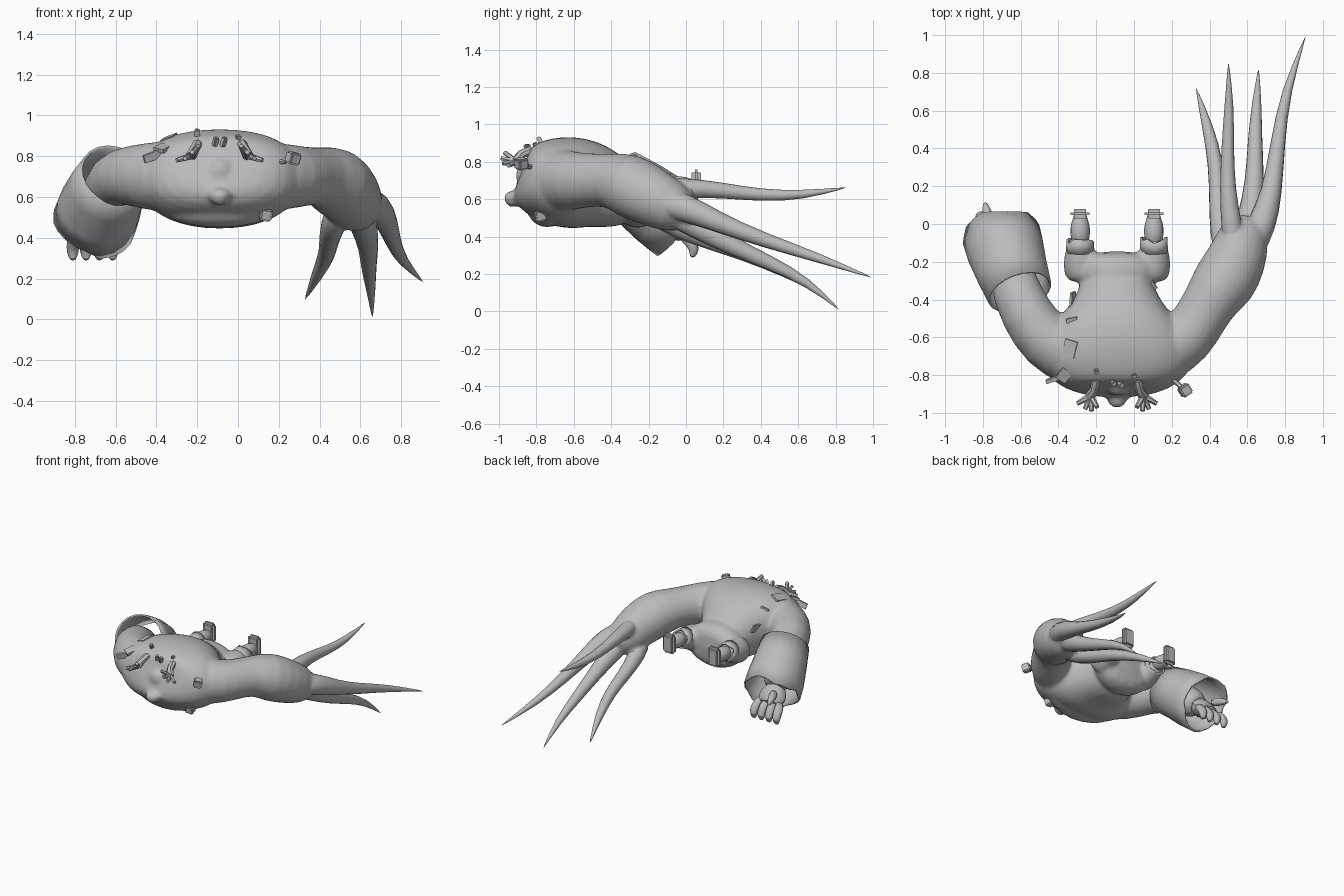
import bpy, bmesh, math, random
from mathutils import Vector, Matrix

random.seed(4)
if "Cube" in bpy.data.objects:
    bpy.data.objects.remove(bpy.data.objects["Cube"])

grey = bpy.data.materials.new("plain grey")
grey.use_nodes = True
grey.diffuse_color = (0.5, 0.5, 0.5, 1)
grey.node_tree.nodes["Principled BSDF"].inputs["Base Color"].default_value = (0.5, 0.5, 0.5, 1)


def finish(name, bm, subdiv=0, angle=50):
    bmesh.ops.recalc_face_normals(bm, faces=bm.faces[:])
    mesh = bpy.data.meshes.new(name)
    bm.to_mesh(mesh)
    bm.free()
    mesh.materials.append(grey)
    ob = bpy.data.objects.new(name, mesh)
    bpy.context.collection.objects.link(ob)
    if subdiv:
        ob.modifiers.new("Smooth", 'SUBSURF').levels = subdiv
        ob.modifiers["Smooth"].render_levels = subdiv
    bpy.ops.object.select_all(action='DESELECT')
    ob.select_set(True)
    bpy.context.view_layer.objects.active = ob
    bpy.ops.object.shade_smooth_by_angle(angle=math.radians(angle))
    return ob


def tube(name, path, sides=8, subdiv=0, capped=True, ragged=0.0, power=1.0):
    """Loft along (x, y, z, radius[, height radius]) stations; power < 1 squares the section."""
    bm = bmesh.new()
    pts = [Vector(p[:3]) for p in path]
    rings = []
    for i, p in enumerate(path):
        t = (pts[min(i + 1, len(pts) - 1)] - pts[max(i - 1, 0)]).normalized()
        ref = Vector((0, 0, 1)) if abs(t.z) < 0.9 else Vector((0, 1, 0))
        u = t.cross(ref).normalized()
        v = u.cross(t)
        ring = []
        for k in range(sides):
            a = math.tau * k / sides
            c, s = (math.copysign(abs(w) ** power, w) for w in (math.cos(a), math.sin(a)))
            co = pts[i] + u * c * p[3] + v * s * p[-1]
            if ragged and i == len(path) - 1:
                co += t * random.uniform(-ragged, ragged)
            ring.append(bm.verts.new(co))
        rings.append(ring)
    for a, b in zip(rings, rings[1:]):
        for k in range(sides):
            bm.faces.new((a[k], a[(k + 1) % sides], b[(k + 1) % sides], b[k]))
    if capped:
        bm.faces.new(rings[0])
        bm.faces.new(rings[-1])
    ob = finish(name, bm, subdiv)
    if not capped:
        ob.modifiers.new("Cloth", 'SOLIDIFY').thickness = 0.012
    return ob


def box(name, loc, size, rot=(0, 0, 0), bevel=0.0):
    bm = bmesh.new()
    bmesh.ops.create_cube(bm, size=1)
    bmesh.ops.scale(bm, vec=size, verts=bm.verts[:])
    if bevel:
        bmesh.ops.bevel(bm, geom=bm.edges[:], offset=bevel, segments=2, affect='EDGES')
    turn = Matrix.LocRotScale(Vector(loc), Matrix.Rotation(rot[2], 3, 'Z')
                              @ Matrix.Rotation(rot[1], 3, 'Y')
                              @ Matrix.Rotation(rot[0], 3, 'X'), None)
    bmesh.ops.transform(bm, matrix=turn, verts=bm.verts[:])
    return finish(name, bm, angle=30)


MID = -0.09
flesh = []

# Hunched torso narrowing to the waist: y, centre z, half width, half height
stations = [(-.89, .73, .15, .10), (-.87, .72, .29, .17), (-.79, .71, .39, .21),
            (-.69, .695, .42, .245), (-.57, .685, .37, .25), (-.47, .67, .28, .225),
            (-.37, .63, .205, .19), (-.27, .62, .20, .16)]
flesh.append(tube("body", [(MID, y, z, w, h) for y, z, w, h in stations], 20, power=.85))

# Pelvis
hips = [(-.35, .62, .19, .15), (-.29, .62, .235, .175), (-.22, .61, .25, .175),
        (-.14, .61, .20, .13)]
flesh.append(tube("pelvis", [(MID, y, z, w, h) for y, z, w, h in hips], 14))

# Face: nose and heavy jaw
flesh.append(tube("nose", [(MID, -.80, .76, .09), (MID, -.88, .69, .085), (MID, -.92, .63, .07),
                           (MID, -.925, .59, .055), (MID, -.91, .56, .03)], 10))
flesh.append(tube("jaw", [(MID + x, -.70 - d, .535, r, r * .85) for x, d, r in
                          ((-.27, 0, .04), (-.17, .03, .09), (0, .05, .115),
                           (.17, .03, .09), (.27, 0, .04))], 10))

# Left arm swelling into a great claw hand
flesh.append(tube("left_arm", [
    (.08, -.68, .70, .18), (.24, -.645, .70, .17), (.33, -.54, .70, .15), (.40, -.41, .705, .145),
    (.48, -.31, .68, .185), (.55, -.18, .61, .165), (.58, -.06, .55, .145), (.60, .04, .51, .08)], 12))
claws = {
    "outer_claw": [(.60, -.16, .58, .09), (.68, .0, .56, .085), (.73, .16, .48, .06),
                   (.76, .42, .38, .042), (.80, .70, .29, .03), (.915, 1.01, .175, .001)],
    "middle_claw": [(.58, -.10, .54, .08), (.62, .05, .46, .075), (.64, .22, .36, .055),
                    (.64, .45, .26, .042), (.65, .65, .16, .028), (.66, .83, .0, .001)],
    "inner_claw": [(.50, -.18, .54, .08), (.46, -.05, .45, .065), (.445, .12, .38, .052),
                   (.435, .32, .31, .045), (.39, .52, .22, .034), (.325, .73, .09, .001)],
    "thumb_claw": [(.54, -.18, .65, .07), (.515, .0, .66, .06), (.495, .18, .65, .046),
                   (.495, .40, .62, .036), (.505, .62, .62, .029), (.50, .87, .665, .001)],
}
for name, path in claws.items():
    tube(name, path, 8, 1)
    root = [Vector(p[:3]) for p in path[:3]]
    end = root[1].lerp(root[2], .6)
    flesh.append(tube(name + "_root", [(*root[0], path[0][3]), (*root[1], path[1][3]),
                                       (*end, path[2][3] * .9)], 8))

# Right arm
flesh.append(tube("right_arm", [
    (-.22, -.69, .70, .19), (-.41, -.665, .70, .18), (-.52, -.56, .705, .155),
    (-.61, -.40, .70, .14), (-.67, -.20, .57, .12), (-.70, -.09, .48, .10)], 12))

# Thighs
for sx in (-1, 1):
    x = MID + sx * .195
    flesh.append(tube("thigh", [(x - sx * .03, -.30, .61, .11), (x, -.21, .63, .105),
                                (x, -.13, .655, .08), (x, -.06, .66, .06)], 10))

# Blend the fleshy parts into one continuous body
body = flesh[0]
bpy.ops.object.select_all(action='DESELECT')
for part in flesh:
    part.select_set(True)
bpy.context.view_layer.objects.active = body
bpy.ops.object.join()
body.modifiers.new("Round", 'SUBSURF').levels = 1
body.modifiers["Round"].render_levels = 1
blend = body.modifiers.new("Blend", 'REMESH')
blend.mode, blend.voxel_size, blend.use_smooth_shade = 'VOXEL', 0.014, True
soften = body.modifiers.new("Soften", 'SMOOTH')
soften.factor, soften.iterations = 0.5, 5

# Wide torn sleeve and the hand inside it
tube("torn_sleeve", [(-.605, -.36, .705, .175), (-.645, -.25, .63, .19),
                     (-.68, -.14, .545, .205), (-.705, -.05, .475, .208)], 20, 0, False, .025)
tube("right_palm", [(-.70, -.13, .50, .09), (-.71, -.05, .44, .12, .07),
                    (-.715, .0, .40, .10, .05)], 8, 1)
for i in range(4):
    x = -.81 + i * .065
    tube(f"right_finger_{i + 1}", [(x * .8 - .14, -.04, .43, .035), (x, .02, .38, .038),
                                   (x, .05, .33, .035), (x, .03, .285, .015)], 7, 1)
tube("right_thumb", [(-.74, -.03, .50, .035), (-.78, .05, .49, .035), (-.79, .12, .46, .012)], 7, 1)

# Short legs stretched out behind, with ragged trouser ends
for side, sx in (("right", -1), ("left", 1)):
    x = MID + sx * .195
    tube(side + "_trouser_end", [(x, -.15, .655, .075), (x, -.085, .665, .072)], 12, 0, False, .018)
    tube(side + "_shin", [(x, -.12, .67, .045), (x, -.05, .67, .06), (x, .0, .67, .055),
                          (x, .045, .67, .036), (x, .06, .67, .036)], 8, 1)
    box(side + "_foot", (x, .055, .685), (.10, .05, .15), bevel=.018)

# Branching growths on the brow, like small hands
for side, sx in (("right", -1), ("left", 1)):
    x = MID + sx * .11
    hub = (x + sx * .03, -.91, .80)
    tube(side + "_growth_stem", [(x, -.83, .86, .024), (x + sx * .01, -.88, .84, .024),
                                 hub + (.028,)], 7)
    for j, (dx, dy, dz) in enumerate(((-.035, -.06, .05), (-.005, -.08, .02),
                                      (.03, -.07, -.01), (.07, -.04, -.02))):
        end = (hub[0] + sx * dx, hub[1] + dy, hub[2] + dz)
        tube(f"{side}_growth_finger_{j + 1}", [hub + (.018,), end + (.012,)], 6)

# Stalks with square knobs, and small nubs
for i, (a, b) in enumerate((((.18, -.80, .76), (.27, -.88, .79)),
                            ((.10, -.72, .60), (.135, -.78, .515)))):
    tube(f"knob_stalk_{i + 1}", [a + (.012,), b + (.014,)], 6)
    box(f"knob_{i + 1}", b, (.06, .06, .06), (.2, .2, .6 - i * .4), .008)
for i, loc in enumerate(((-.20, -.78, .91), (0, -.80, .88), (-.11, -.84, .87),
                         (-.07, -.85, .87), (.02, -.88, .65))):
    box(f"nub_{i + 1}", loc, (.025, .025, .05), (.4, 0, .3 * i), .005)

# Torn cloth scraps on the right shoulder and at the waist
scraps = [((-.42, -.82, .80), (.09, .02, .04), .3), ((-.37, -.80, .84), (.07, .06, .02), .9),
          ((-.34, -.66, .89), (.07, .09, .012), -.3), ((-.32, -.54, .85), (.06, .09, .012), .2),
          ((-.325, -.42, .74), (.012, .12, .06), -.1), ((.09, -.33, .70), (.05, .05, .012), .5)]
for i, (loc, size, turn) in enumerate(scraps):
    box(f"cloth_scrap_{i + 1}", loc, size, (.2, -.35, turn))
